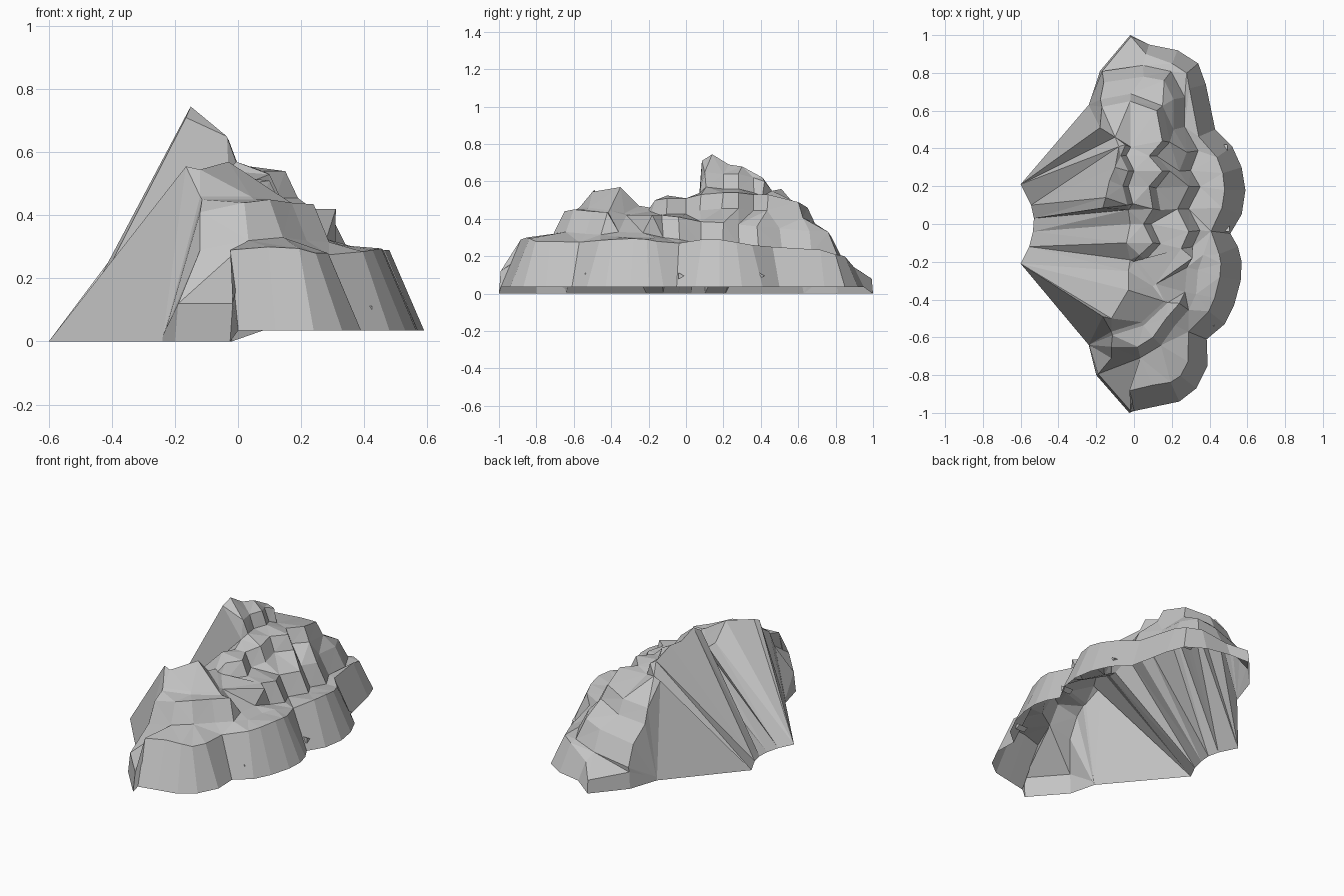
import bpy, bmesh, math
from mathutils import Vector

if "Cube" in bpy.data.objects:
    bpy.data.objects.remove(bpy.data.objects["Cube"])

rock = bpy.data.materials.new("rock grey")
rock.diffuse_color = (0.55, 0.55, 0.55, 1)
rock.use_nodes = True
rock.node_tree.nodes["Principled BSDF"].inputs["Base Color"].default_value = rock.diffuse_color

# Plan outline of the lowest cliff, front to back: x, y, height of its rim
BASE = [(-.24, -.64, .02), (-.2, -.8, .12), (-.025, -1, .12), (.001, -.99, .29), (.12, -.965, .3),
        (.24, -.94, .295), (.33, -.87, .28), (.39, -.75, .28), (.385, -.61, .275), (.48, -.53, .285),
        (.53, -.43, .29), (.565, -.3, .295), (.57, -.2, .29), (.55, -.12, .28), (.51, -.05, .27),
        (.57, .05, .29), (.59, .18, .29), (.57, .3, .275), (.52, .41, .26), (.43, .5, .25),
        (.38, .74, .235), (.34, .85, .21), (.23, .92, .2), (.08, .95, .14), (-.02, 1, .08),
        (-.18, .81, .1), (-.24, .63, .02)]
# Rims of the second and third terraces
SECOND = [(-.12, -.65, .41), (.02, -.65, .44), (.1, -.6, .45), (.17, -.5, .44), (.24, -.42, .435),
          (.27, -.36, .33), (.28, -.23, .325), (.31, -.18, .42), (.25, -.13, .42), (.29, -.04, .41),
          (.23, .08, .385), (.29, .2, .38), (.24, .28, .37), (.28, .38, .36), (.21, .5, .35),
          (.21, .66, .335), (.16, .76, .33), (.05, .78, .3), (-.16, .75, .25)]
THIRD = [(-.12, -.57, .46), (.04, -.52, .46), (.16, -.41, .445), (.1, -.33, .43), (.0, -.2, .45),
         (.03, -.165, .5), (.1, -.1, .51), (.05, 0, .51), (.1, .08, .53), (.08, .2, .54),
         (.15, .28, .54), (.08, .36, .53), (.15, .44, .53), (.12, .6, .49), (-.02, .65, .46),
         (-.17, .62, .43)]
# Summit step and the crest line
STEP = [(-.035, .1, .65), (-.06, .2, .64), (-.03, .28, .64), (-.07, .36, .62), (-.045, .42, .6)]
CREST = [(-.165, -.49, .555), (-.12, -.5, .545), (-.03, -.35, .57), (-.03, -.25, .47),
         (-.02, -.19, .46), (-.04, -.1, .525), (-.02, 0, .51), (-.03, .075, .54), (-.165, .085, .71),
         (-.15, .14, .745), (-.13, .23, .69), (-.1, .3, .68), (-.08, .41, .62), (-.1, .46, .55),
         (-.18, .51, .56)]
# Foot of the rear slope
REAR = [(-.6, -.21, 0), (-.555, -.12, 0), (-.535, -.04, 0), (-.53, .03, 0),
        (-.545, .1, 0), (-.6, .21, 0)]

bm = bmesh.new()


def path(points):
    return [bm.verts.new(p) for p in points]


def shifted(points, out, drop):
    """Outline pushed outwards in plan and lowered."""
    res = []
    for i, p in enumerate(points):
        a, b = points[max(i - 1, 0)], points[min(i + 1, len(points) - 1)]
        n = Vector((b[1] - a[1], a[0] - b[0])).normalized()
        res.append((p[0] + n.x * out(p), p[1] + n.y * out(p), p[2] - drop(p)))
    return res


def face(*vs):
    vs = list(dict.fromkeys(vs))
    if len(vs) > 2 and not bm.faces.get(vs):
        bm.faces.new(vs)


def bridge(p, q):
    """Join two paths, always across the shorter diagonal."""
    i = j = 0
    while i < len(p) - 1 or j < len(q) - 1:
        dp = (p[i + 1].co - q[j].co).length if i < len(p) - 1 else 9
        dq = (p[i].co - q[j + 1].co).length if j < len(q) - 1 else 9
        if dp < dq:
            face(p[i], p[i + 1], q[j])
            i += 1
        else:
            face(p[i], q[j + 1], q[j])
            j += 1


def in_gully(p):
    return -.38 < p[1] < -.2


# Lowest cliff
low = path([(x, y, .035 if x > 0 else 0) for x, y, z in BASE])
rim = path(shifted(BASE, lambda p: -.38 * p[2] if p[0] > 0 else -.1 * p[2], lambda p: 0))
for k in range(len(low) - 1):
    face(low[k], low[k + 1], rim[k + 1], rim[k])

# Terraces: ledge, wall, ledge, wall
foot2 = path(shifted(SECOND, lambda p: .06, lambda p: .025 if in_gully(p) else .12))
top2 = path(SECOND)
foot3 = path(shifted(THIRD, lambda p: .04 if p[1] > -.18 else .02,
                     lambda p: .085 if p[1] > -.18 else .01))
top3 = path(THIRD)
crest = path(CREST)
foot4, top4 = path(shifted(STEP, lambda p: .03, lambda p: .08)), path(STEP)
for a, b in ((rim, foot2), (foot2, top2), (top2, foot3), (foot3, top3)):
    bridge(a, b)

# Summit
s, e = 7, 13
bridge(top3, crest[:s + 1] + foot4 + crest[e:])
bridge([crest[s]] + foot4 + [crest[e]], [crest[s]] + top4 + [crest[e]])
bridge([crest[s]] + top4 + [crest[e]], crest[s:e + 1])

# Rear fan slope: each stretch of crest runs down to one point of the rear foot
rear = path(REAR)
link = [0, 0, 0, 1, 1, 2, 2, 3, 3, 4, 4, 4, 5, 5, 5]
for k in range(len(crest) - 1):
    face(crest[k], crest[k + 1], rear[link[k]])
    face(crest[k + 1], rear[link[k + 1]], rear[link[k]])

# The two end flanks
for k in (0, -1):
    face(rear[k], low[k], crest[k])
    chain = [low[k], rim[k], foot2[k], top2[k], foot3[k], top3[k], crest[k]]
    for a, b in zip(chain[1:], chain[2:]):
        face(chain[0], a, b)

bmesh.ops.remove_doubles(bm, verts=bm.verts, dist=.002)
bmesh.ops.recalc_face_normals(bm, faces=bm.faces)
if sum(f.normal.z * f.calc_area() for f in bm.faces) < 0:
    bmesh.ops.reverse_faces(bm, faces=bm.faces)
mesh = bpy.data.meshes.new("cliff_shell")
bm.to_mesh(mesh)
bm.free()
mesh.materials.append(rock)
bpy.context.collection.objects.link(bpy.data.objects.new("cliff_shell", mesh))

# Small stone pegs poking through the lowest cliff
for k, (x, y) in enumerate([(.465, .40), (.475, -.03), (.395, -.53), (.27, .8)]):
    bpy.ops.mesh.primitive_cone_add(vertices=3, radius1=.02, radius2=.02, depth=.06,
                                    location=(x, y, .095), rotation=(0, math.pi / 2, 0))
    peg = bpy.context.object
    peg.name = f"stone_peg_{k + 1}"
    peg.data.materials.append(rock)
